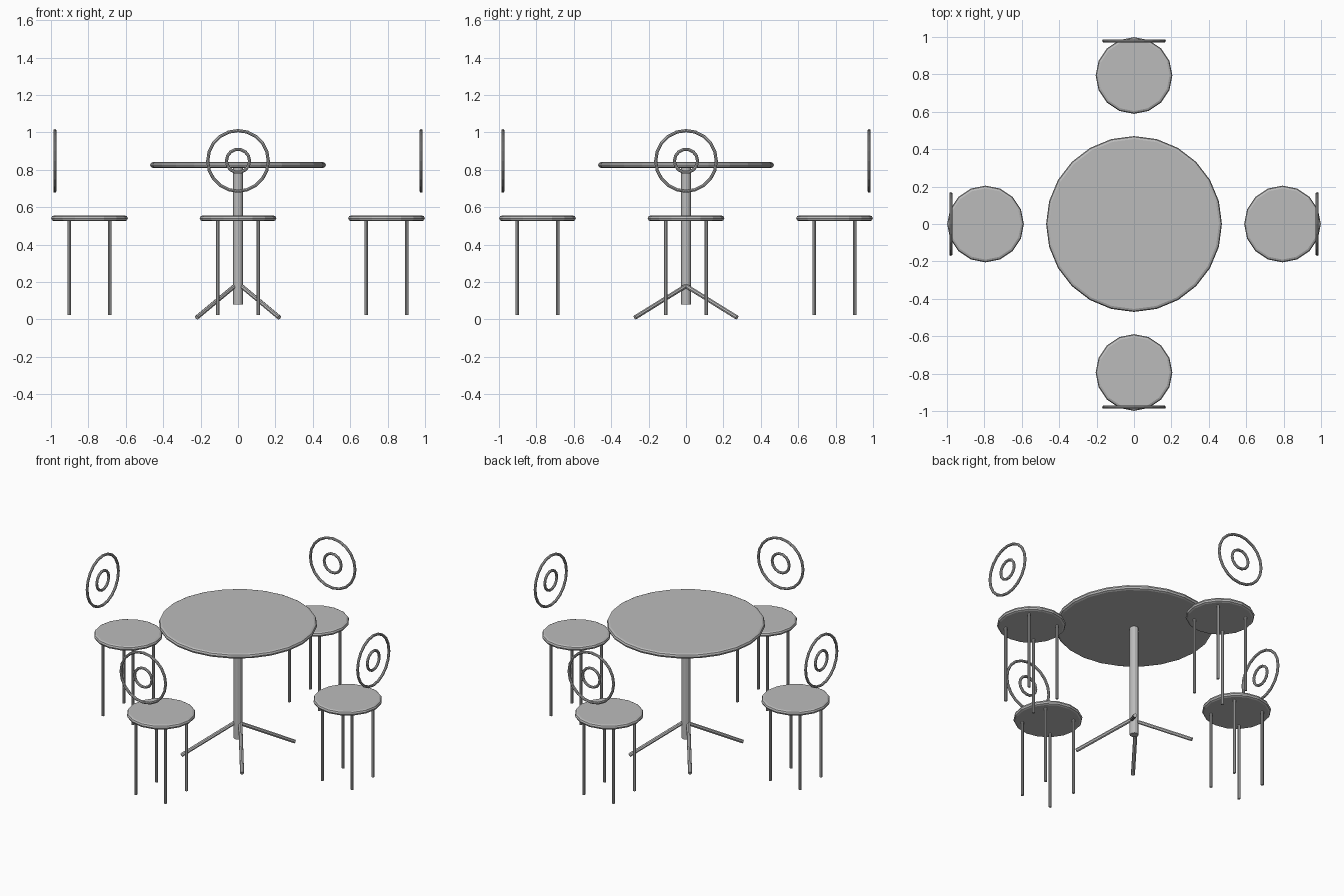
import bpy, bmesh, math
from mathutils import Vector, Matrix

cube = bpy.data.objects.get("Cube")
if cube:
    bpy.data.objects.remove(cube, do_unlink=True)

grey = bpy.data.materials.new("plain grey")
grey.use_nodes = True
grey.diffuse_color = (0.5, 0.5, 0.5, 1)
grey.node_tree.nodes["Principled BSDF"].inputs["Base Color"].default_value = (0.5, 0.5, 0.5, 1)


def finish(name, bm):
    bmesh.ops.recalc_face_normals(bm, faces=bm.faces)
    mesh = bpy.data.meshes.new(name)
    bm.to_mesh(mesh)
    bm.free()
    mesh.materials.append(grey)
    obj = bpy.data.objects.new(name, mesh)
    bpy.context.collection.objects.link(obj)
    return obj


def rod(name, start, end, radius, sides=8):
    """Straight capped cylinder between two points."""
    a, b = Vector(start), Vector(end)
    turn = (b - a).to_track_quat("Z", "Y").to_matrix().to_4x4()
    bm = bmesh.new()
    bmesh.ops.create_cone(bm, cap_ends=True, segments=sides, radius1=radius, radius2=radius,
                          depth=(b - a).length, matrix=Matrix.Translation((a + b) / 2) @ turn)
    return finish(name, bm)


def disc(name, centre, radius, half, sides):
    """Round slab whose rim bulges outwards in flat bands."""
    profile = [(radius - half, -half), (radius - half * 0.3, -half * 0.7), (radius, 0),
               (radius - half * 0.3, half * 0.7), (radius - half, half)]
    bm = bmesh.new()
    rings = []
    for r, z in profile:
        angles = [math.tau * i / sides for i in range(sides)]
        rings.append([bm.verts.new((centre[0] + r * math.cos(t), centre[1] + r * math.sin(t),
                                    centre[2] + z)) for t in angles])
    for low, high in zip(rings, rings[1:]):
        for i in range(sides):
            j = (i + 1) % sides
            bm.faces.new((low[i], low[j], high[j], high[i]))
    bm.faces.new(rings[0])
    bm.faces.new(rings[-1])
    return finish(name, bm)


def hoop(name, centre, radius, tube, turn, sides=20, tube_sides=8):
    """Upright ring standing across the direction given by the turn."""
    bm = bmesh.new()
    grid = []
    for i in range(sides):
        t = math.tau * i / sides
        row = []
        for k in range(tube_sides):
            p = math.tau * k / tube_sides
            r = radius + tube * math.cos(p)
            row.append(bm.verts.new((tube * math.sin(p), r * math.cos(t), r * math.sin(t))))
        grid.append(row)
    for i in range(sides):
        for k in range(tube_sides):
            n, m = (i + 1) % sides, (k + 1) % tube_sides
            bm.faces.new((grid[i][k], grid[n][k], grid[n][m], grid[i][m]))
    bm.transform(Matrix.Translation(centre) @ Matrix.Rotation(turn, 4, "Z"))
    return finish(name, bm)


# Table
disc("table_top", (0, 0, 0.826), 0.47, 0.016, 24)
rod("table_pole", (0, 0, 0.08), (0, 0, 0.82), 0.026, 12)
for sx in (-1, 1):
    for sy in (-1, 1):
        rod("table_foot", (sx * 0.014, -sy * 0.004, 0.182), (sx * 0.22, sy * 0.272, 0.011), 0.012)

# Four chairs around the table
for side, label in enumerate(("left", "back", "right", "front")):
    turn = side * math.pi / 2
    out = Vector((round(math.cos(turn)), round(math.sin(turn)), 0))
    seat = out * 0.794
    disc(label + "_seat", seat + Vector((0, 0, 0.541)), 0.205, 0.015, 16)
    for dx in (-0.108, 0.108):
        for dy in (-0.108, 0.108):
            foot = seat + Vector((dx, dy, 0.025))
            rod(label + "_chair_leg", foot, foot + Vector((0, 0, 0.51)), 0.009)
    back = out * 0.979 + Vector((0, 0, 0.848))
    hoop(label + "_backrest_outer_ring", back, 0.162, 0.0085, turn)
    hoop(label + "_backrest_inner_ring", back, 0.062, 0.0085, turn, 14)
